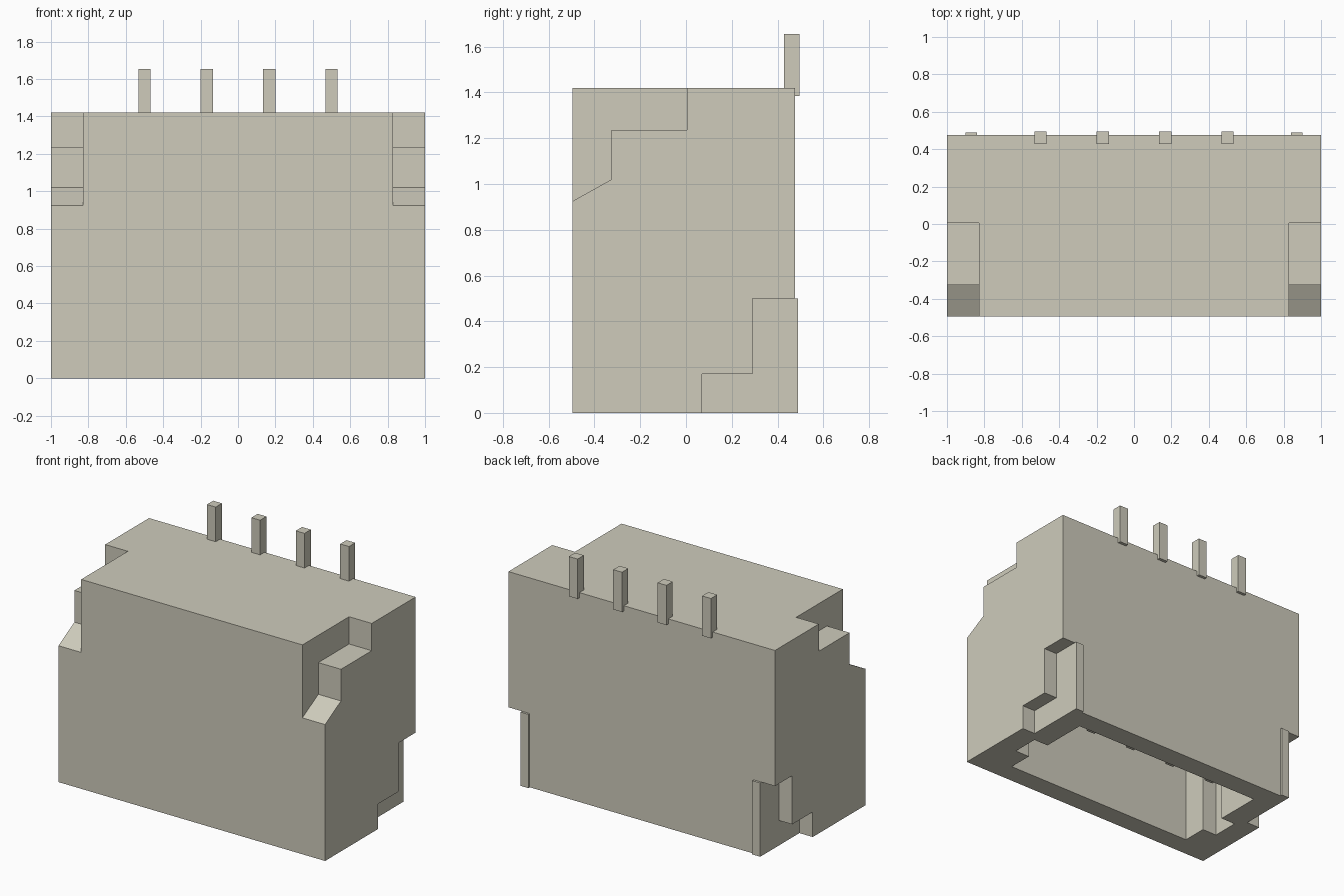
import bpy, bmesh
from mathutils import Vector

if "Cube" in bpy.data.objects:
    bpy.data.objects.remove(bpy.data.objects["Cube"])

mat = bpy.data.materials.new("warm beige plastic")
mat.diffuse_color = (0.62, 0.60, 0.50, 1)
mat.use_nodes = True
mat.node_tree.nodes["Principled BSDF"].inputs["Base Color"].default_value = mat.diffuse_color


def prism(name, pts, to3d, extrude):
    """Extrude a flat outline; to3d places each 2D point, extrude is the offset."""
    bm = bmesh.new()
    face = bm.faces.new([bm.verts.new(to3d(*p)) for p in pts])
    res = bmesh.ops.extrude_face_region(bm, geom=[face])
    verts = [v for v in res["geom"] if isinstance(v, bmesh.types.BMVert)]
    bmesh.ops.translate(bm, verts=verts, vec=Vector(extrude))
    bmesh.ops.recalc_face_normals(bm, faces=bm.faces)
    me = bpy.data.meshes.new(name)
    bm.to_mesh(me)
    bm.free()
    me.materials.append(mat)
    ob = bpy.data.objects.new(name, me)
    bpy.context.collection.objects.link(ob)
    return ob


def box(name, x0, x1, y0, y1, z0, z1):
    return prism(name, [(x0, y0), (x1, y0), (x1, y1), (x0, y1)],
                 lambda x, y: (x, y, z0), (0, 0, z1 - z0))


def cut(target, cutter):
    cutter.hide_render = True
    cutter.hide_set(True)
    m = target.modifiers.new(cutter.name, "BOOLEAN")
    m.operation, m.solver, m.object = "DIFFERENCE", "EXACT", cutter


# Housing block
housing = box("housing", -1, 1, -0.495, 0.475, 0, 1.42)

# Mating cavity, open at the bottom, with a key slot on each side
half = [(0.737, 0.33), (0.737, 0.005), (0.847, 0.005),
        (0.847, -0.183), (0.737, -0.183), (0.737, -0.355)]
outline = half + [(-x, y) for x, y in reversed(half)]
CEILING = 1.14
cut(housing, prism("cavity_cutter", outline, lambda x, y: (x, y, -0.1), (0, 0, CEILING + 0.1)))

# Stepped notches: upper front corners and lower back corners (y, z outlines)
upper = [(0.005, 1.6), (0.005, 1.235), (-0.325, 1.235), (-0.325, 1.02),
         (-0.495, 0.925), (-0.6, 0.866), (-0.6, 1.6)]
lower = [(0.07, -0.1), (0.07, 0.17), (0.29, 0.17), (0.29, 0.50), (0.6, 0.50), (0.6, -0.1)]
for side, s in (("right", 1), ("left", -1)):
    for label, pts, x in (("upper", upper, 0.83), ("lower", lower, 0.90)):
        cut(housing, prism(f"{label}_notch_cutter_{side}", pts,
                           lambda y, z: (s * x, y, z), (s * 0.3, 0, 0)))
    # Solder tab edge on the back
    box(f"back_rib_{side}", *sorted((s * 0.84, s * 0.90)), 0.475, 0.49, 0, 0.50)

# Four contacts: solder tail at the top and mating pin inside the cavity
for i in range(4):
    x = -0.5 + i / 3
    box(f"solder_tail_{i + 1}", x - 0.033, x + 0.033, 0.428, 0.495, 1.385, 1.655)
    box(f"mating_pin_{i + 1}", x - 0.033, x + 0.033, 0.155, 0.22, 0.12, CEILING + 0.02)
